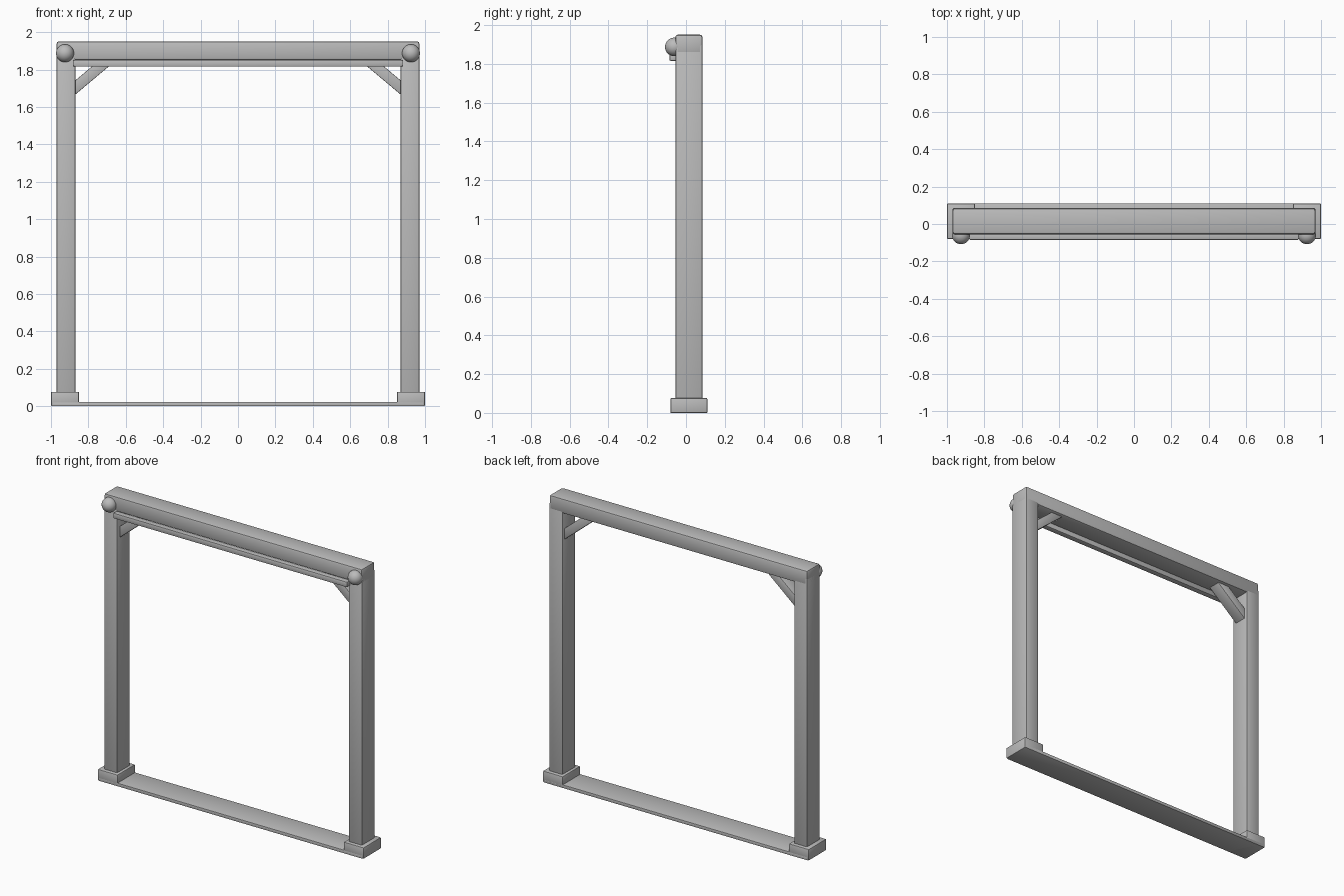
import bpy
import math

default = bpy.data.objects.get("Cube")
if default:
    bpy.data.objects.remove(default, do_unlink=True)

grey = bpy.data.materials.new("plain_grey")
grey.use_nodes = True
colour = (0.5, 0.5, 0.5, 1)
grey.diffuse_color = colour
grey.node_tree.nodes["Principled BSDF"].inputs["Base Color"].default_value = colour


def finish(obj, name):
    obj.name = name
    obj.data.materials.append(grey)
    bpy.ops.object.shade_smooth_by_angle(angle=math.radians(35))


def box(name, low, high, bevel=0.008, tilt=0):
    """Bevelled box between two corners, tilted about its centre."""
    centre = [(a + b) / 2 for a, b in zip(low, high)]
    bpy.ops.mesh.primitive_cube_add(size=1, location=centre)
    obj = bpy.context.object
    obj.scale = [b - a for a, b in zip(low, high)]
    bpy.ops.object.transform_apply(location=False, rotation=False, scale=True)
    obj.rotation_euler.y = tilt
    if bevel:
        mod = obj.modifiers.new("Soft edges", "BEVEL")
        mod.width = bevel
        mod.segments = 2
        bpy.ops.object.modifier_apply(modifier=mod.name)
    finish(obj, name)


# Long horizontal members
box("top_beam", (-0.97, -0.055, 1.85), (0.97, 0.085, 1.95), 0.012)
box("front_rail", (-0.88, -0.085, 1.815), (0.88, -0.045, 1.852), 0.006)
box("floor_sill", (-0.99, -0.08, 0), (0.99, 0.11, 0.022), 0.002)

# Mirrored uprights, feet, corner braces and ball caps
for side, x in (("left", 1), ("right", -1)):
    mid = 0.92 * x
    box(side + "_post", (mid - 0.05, -0.055, 0.03), (mid + 0.05, 0.085, 1.9))

    foot = 0.925 * x
    box(side + "_foot", (foot - 0.075, -0.08, 0), (foot + 0.075, 0.11, 0.077), 0.006)

    brace = 0.785 * x
    box(side + "_brace", (brace - 0.15, -0.025, 1.746), (brace + 0.15, 0.062, 1.804),
        0.004, math.radians(40) * x)

    bpy.ops.mesh.primitive_uv_sphere_add(segments=32, ring_count=16, radius=0.048,
                                         location=(foot, -0.06, 1.887))
    finish(bpy.context.object, side + "_ball_cap")
